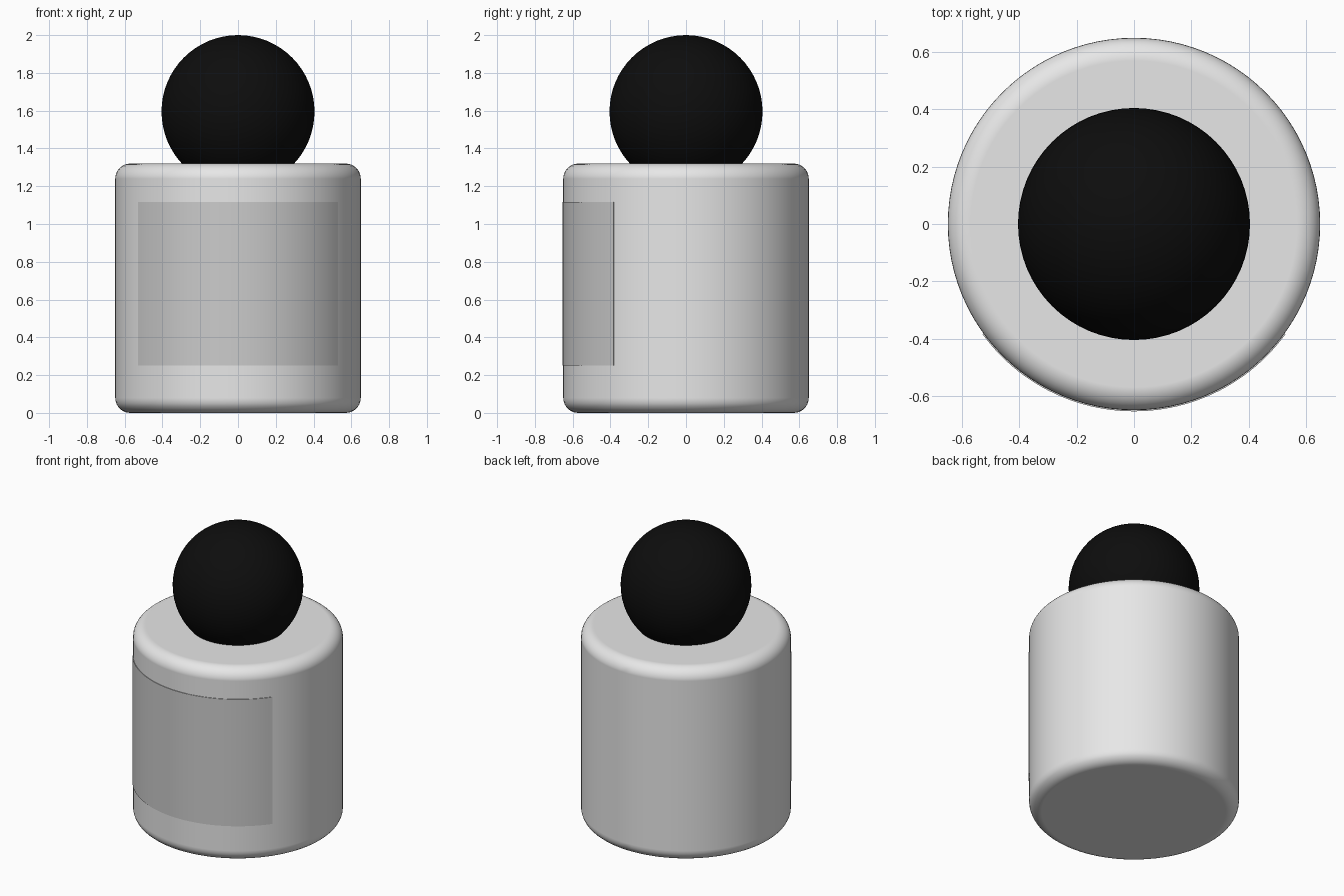
import bpy, bmesh, math

cube = bpy.data.objects.get("Cube")
if cube:
    bpy.data.objects.remove(cube, do_unlink=True)

RADIUS, HEIGHT = 0.65, 1.32


def material(name, value):
    mat = bpy.data.materials.new(name)
    mat.use_nodes = True
    color = (value, value, value, 1)
    mat.diffuse_color = color
    mat.node_tree.nodes["Principled BSDF"].inputs["Base Color"].default_value = color
    return mat


def finish(name, mat):
    obj = bpy.context.object
    obj.name = obj.data.name = name
    obj.data.materials.append(mat)
    bpy.ops.object.shade_smooth()
    return obj


# Rounded cylindrical body
bpy.ops.mesh.primitive_cylinder_add(vertices=96, radius=RADIUS, depth=HEIGHT,
                                    location=(0, 0, HEIGHT / 2))
body = finish("jar_body", material("light grey", 0.8))
bevel = body.modifiers.new("rounded_rims", "BEVEL")
bevel.width = 0.08
bevel.segments = 8
bevel.limit_method = "ANGLE"
bevel.angle_limit = math.radians(40)
bevel.harden_normals = True

# Ball stopper sunk into the top
bpy.ops.mesh.primitive_uv_sphere_add(segments=64, ring_count=32, radius=0.405,
                                     location=(0, 0, 1.595))
finish("ball_stopper", material("black", 0.004))

# Curved label wrapped around the front
bm = bmesh.new()
steps, half_angle = 40, math.radians(54)
previous = None
for i in range(steps + 1):
    a = half_angle * (2 * i / steps - 1)
    x, y = math.sin(a) * (RADIUS + 0.004), -math.cos(a) * (RADIUS + 0.004)
    pair = [bm.verts.new((x, y, z)) for z in (0.25, 1.117)]
    if previous:
        bm.faces.new((previous[0], pair[0], pair[1], previous[1]))
    previous = pair
mesh = bpy.data.meshes.new("front_label")
bm.to_mesh(mesh)
bm.free()
label = bpy.data.objects.new("front_label", mesh)
bpy.context.collection.objects.link(label)
mesh.materials.append(material("mid grey", 0.6))
for face in mesh.polygons:
    face.use_smooth = True
plate = label.modifiers.new("thickness", "SOLIDIFY")
plate.thickness = 0.008
plate.offset = -1
for edge in mesh.edges:
    edge.use_edge_sharp = False
split = label.modifiers.new("sharp_border", "EDGE_SPLIT")
split.split_angle = math.radians(40)
